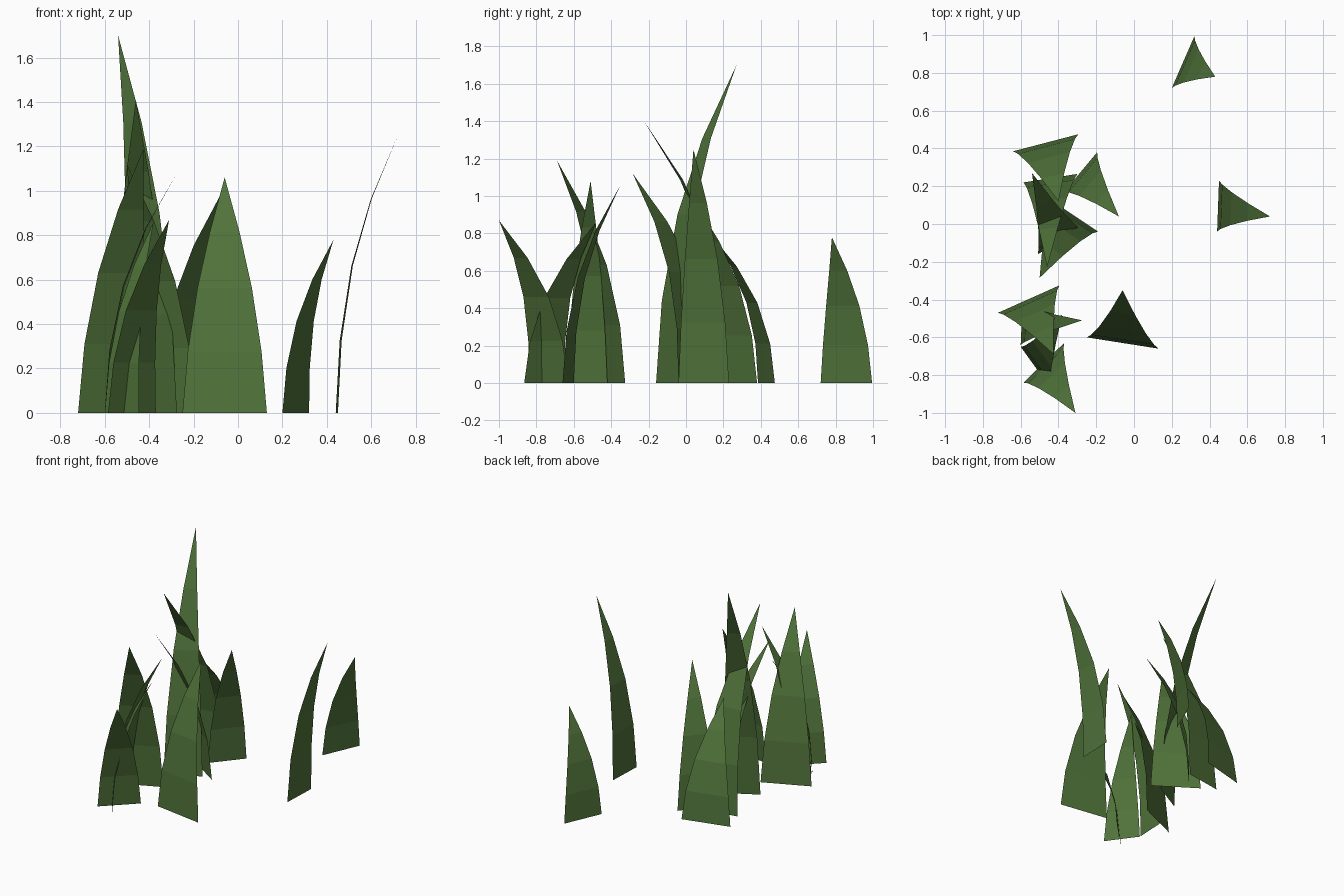
import bpy
import bmesh
from mathutils import Vector

cube = bpy.data.objects.get("Cube")
if cube:
    bpy.data.objects.remove(cube, do_unlink=True)

# One flat leaf colour
green = bpy.data.materials.new("leaf_green")
green.use_nodes = True
colour = (0.08, 0.17, 0.042, 1.0)
green.diffuse_color = colour
bsdf = next(n for n in green.node_tree.nodes if n.type == 'BSDF_PRINCIPLED')
bsdf.inputs["Base Color"].default_value = colour
bsdf.inputs["Roughness"].default_value = 0.9

SEGMENTS = 4
RISE = (0, 0.26, 0.53, 0.77, 1)


def blade(name, left, right, tip):
    """Tapering strip that rises from a base edge and curls over to its tip."""
    a, b = Vector((*left, 0)), Vector((*right, 0))
    tip = Vector(tip)
    middle, half = (a + b) / 2, (b - a) / 2
    lean = Vector((tip.x - middle.x, tip.y - middle.y, 0))
    # Face the outside of the curl
    if half.cross(Vector((0, 0, 1))).dot(lean) > 0:
        half = -half
    bm = bmesh.new()
    rows = []
    for i in range(SEGMENTS):
        t = i / SEGMENTS
        centre = middle + lean * t ** 2
        centre.z = tip.z * RISE[i]
        width = half * (1 - t ** 1.5)
        rows.append((bm.verts.new(centre - width), bm.verts.new(centre + width)))
    for low, high in zip(rows, rows[1:]):
        bm.faces.new((low[0], low[1], high[1], high[0]))
    bm.faces.new((rows[-1][0], rows[-1][1], bm.verts.new(tip)))
    mesh = bpy.data.meshes.new(name)
    bm.to_mesh(mesh)
    bm.free()
    mesh.materials.append(green)
    obj = bpy.data.objects.new(name, mesh)
    bpy.context.collection.objects.link(obj)


# Lone blades
blade("back_blade", (0.20, 0.72), (0.32, 0.995), (0.43, 0.78, 0.78))
blade("left_blade", (0.44, -0.04), (0.45, 0.23), (0.72, 0.04, 1.25))
blade("front_wide_blade", (-0.25, -0.60), (0.13, -0.66), (-0.06, -0.35, 1.06))

# Rear tuft
blade("rear_short_blade", (-0.64, 0.385), (-0.295, 0.475), (-0.40, 0.12, 0.81))
blade("rear_side_blade", (-0.37, 0.17), (-0.195, 0.38), (-0.08, 0.04, 0.98))
blade("rear_tall_blade", (-0.51, -0.16), (-0.275, -0.03), (-0.54, 0.27, 1.70))
blade("rear_curled_blade", (-0.49, 0.16), (-0.19, -0.04), (-0.50, -0.285, 1.12))
blade("rear_middle_blade", (-0.585, 0.22), (-0.30, 0.265), (-0.46, -0.23, 1.41))

# Front tuft
blade("front_tall_blade", (-0.72, -0.47), (-0.395, -0.325), (-0.425, -0.69, 1.19))
blade("front_low_blade", (-0.585, -0.84), (-0.37, -0.63), (-0.31, -1.0, 0.87))
blade("front_side_blade", (-0.60, -0.64), (-0.59, -0.42), (-0.275, -0.51, 1.08))
blade("front_crossed_blade", (-0.60, -0.65), (-0.445, -0.865), (-0.38, -0.48, 0.86))
